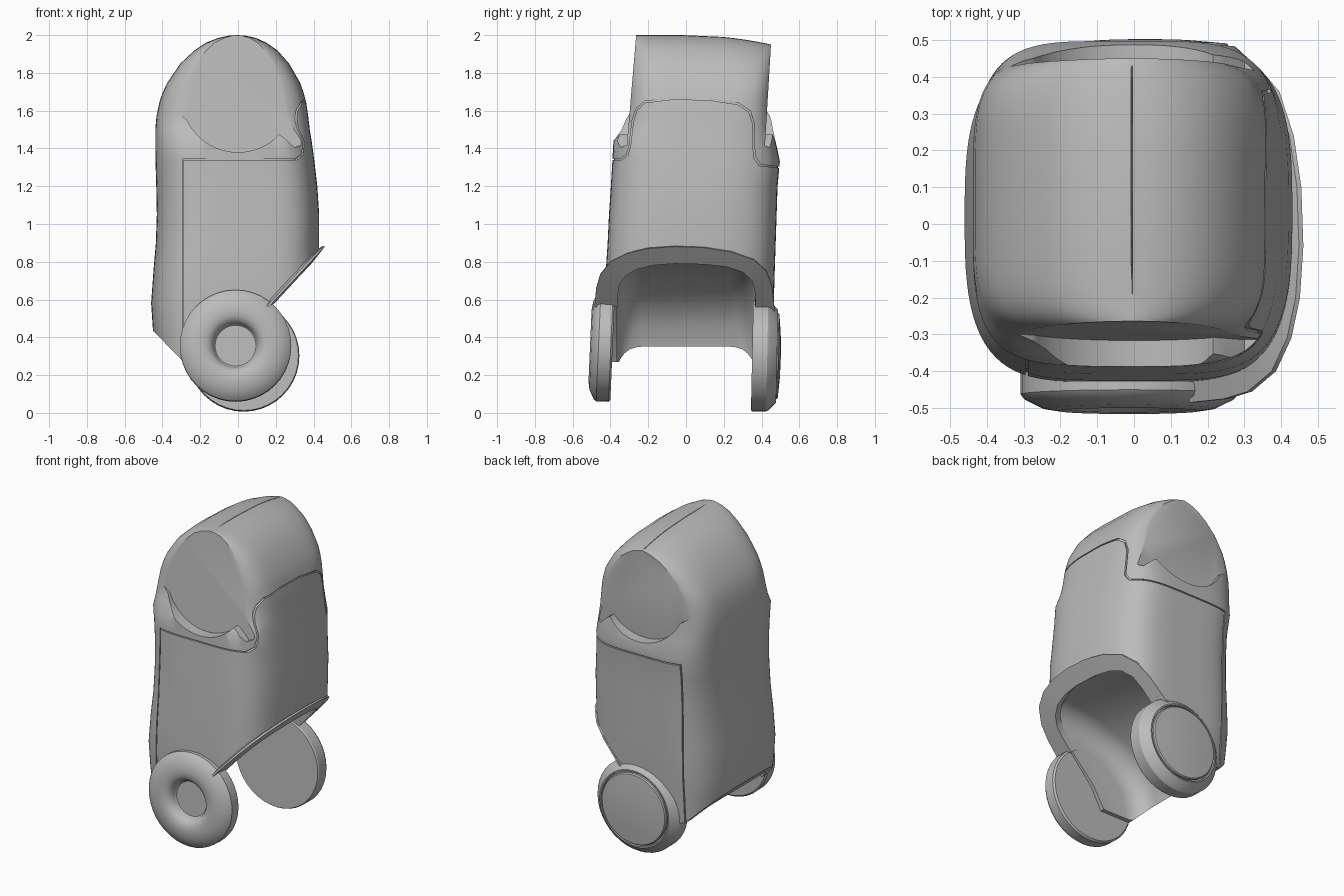
import bpy, bmesh, math

if "Cube" in bpy.data.objects:
    bpy.data.objects.remove(bpy.data.objects["Cube"])

grey = bpy.data.materials.new("plain grey")
grey.diffuse_color = (0.5, 0.5, 0.5, 1)
grey.use_nodes = True
grey.node_tree.nodes["Principled BSDF"].inputs["Base Color"].default_value = grey.diffuse_color


def finish(bm, name):
    bmesh.ops.recalc_face_normals(bm, faces=bm.faces)
    me = bpy.data.meshes.new(name)
    bm.to_mesh(me)
    bm.free()
    ob = bpy.data.objects.new(name, me)
    bpy.context.collection.objects.link(ob)
    me.materials.append(grey)
    return ob


def activate(ob):
    bpy.ops.object.select_all(action='DESELECT')
    ob.select_set(True)
    bpy.context.view_layer.objects.active = ob


def boolean(ob, cutter, op='DIFFERENCE'):
    activate(ob)
    m = ob.modifiers.new("cut", 'BOOLEAN')
    m.operation, m.solver, m.object = op, 'EXACT', cutter
    bpy.ops.object.modifier_apply(modifier=m.name)


def smooth(ob, angle=32):
    activate(ob)
    bpy.ops.object.shade_smooth_by_angle(angle=math.radians(angle))


def strip(name, rings):
    """Skin a list of equally long closed rings and cap the ends."""
    bm = bmesh.new()
    vs = [[bm.verts.new(p) for p in r] for r in rings]
    n = len(vs[0])
    for a, b in zip(vs, vs[1:]):
        for i in range(n):
            bm.faces.new((a[i], a[(i + 1) % n], b[(i + 1) % n], b[i]))
    bm.faces.new(vs[0])
    bm.faces.new(vs[-1])
    return finish(bm, name)


# Body sections: height, left x, right x, front y, back y
LEVELS = [
    (0.27, -.43, .43, -.42, .45), (0.43, -.45, .43, -.425, .455),
    (0.58, -.46, .43, -.43, .465), (0.75, -.448, .43, -.425, .47),
    (0.90, -.435, .43, -.415, .475), (1.05, -.43, .43, -.408, .48),
    (1.20, -.433, .42, -.398, .485), (1.33, -.437, .405, -.39, .497),
    (1.44, -.438, .39, -.385, .475), (1.50, -.438, .38, -.345, .465),
    (1.57, -.432, .372, -.322, .458), (1.65, -.415, .36, -.312, .455),
    (1.70, -.397, .346, -.307, .456), (1.75, -.373, .328, -.303, .458),
    (1.85, -.305, .27, -.294, .462), (1.92, -.23, .208, -.287, .463),
    (1.96, -.17, .15, -.283, .461), (1.985, -.105, .095, -.278, .458),
    (1.997, -.05, .04, -.268, .452), (2.0, -.008, -.004, -.262, .45)]


def body_solid(name, grow=0.0, n=88):
    rings = []
    for z, xl, xr, y0, y1 in LEVELS:
        ex, ey = 2 / 4.5, 2 / (3 + 2.5 * min(1, max(0, (z - 1.25) / .5)))
        ring = []
        for i in range(n):
            t = 2 * math.pi * (i + .5) / n
            c, s = math.cos(t), math.sin(t)
            c, s = math.copysign(abs(c) ** ex, c), math.copysign(abs(s) ** ey, s)
            x = (xl + xr) / 2 + c * ((xr - xl) / 2 + max(grow, (xl - xr) * .3))
            y = (y0 + y1) / 2 + s * ((y1 - y0) / 2 + grow)
            drop = 0.05 * (max(y, 0) / .45) ** 2 * min(1, max(0, (z - 1.6) / .35))
            ring.append((x, y, z - drop))
        rings.append(ring)
    return strip(name, rings)


def prism_y(name, prof, ya, yb):
    """Extrude an (x, z) profile between two y functions of height."""
    return strip(name, [[(x, f(z), z) for x, z in prof] for f in (ya, yb)])


# Cutters for the underside, hollow and round end faces
slope = lambda z: 0.46 - (0.88 - z) * 0.93
far = lambda v: (lambda z: v)
under = prism_y("under_cutter", [(.9, 1.348), (.0, .40), (-.12, .2), (.9, .2)], far(-1), far(1))
corner = prism_y("corner_cutter", [(-.6, .59), (-.27, .25), (-.6, .2)], far(-1), far(1))
hollow = prism_y("hollow_cutter",
                 [(.9, .8), (.3, .8), (.08, .765), (-.12, .69), (-.26, .58), (-.34, .46), (-.37, .34),
                  (-.37, 0), (.9, 0)], far(-.365), far(.365))
activate(hollow)
bev = hollow.modifiers.new("round", 'BEVEL')
bev.width, bev.segments, bev.limit_method, bev.angle_limit = .13, 6, 'ANGLE', math.radians(60)
bpy.ops.object.modifier_apply(modifier=bev.name)

arc = [(.30 * math.cos(math.radians(a)), 1.68 + .30 * math.sin(math.radians(a))) for a in range(205, 311, 5)]
face_prof = [(-.7, 2.2), (-.7, 1.62), (-.34, 1.60)] + arc + [(.215, 1.475), (.24, 1.46), (.30, 1.405),
                                                             (.34, 1.42), (.7, 1.44), (.7, 2.2)]
front_cut = prism_y("front_face_cutter", face_prof, far(-1), lambda z: -.268 - (1.95 - z) * .085)
back_cut = prism_y("back_face_cutter", face_prof, far(1), lambda z: .45 - (1.95 - z) * .06)

# Seam of the wrap-around cover, a thin groove following its border
edge = [(-.7, 1.34), (-.35, 1.345), (-.315, 1.37), (-.30, 1.42), (-.285, 1.55), (-.265, 1.61), (-.22, 1.65),
        (-.08, 1.667), (.12, 1.665), (.28, 1.64), (.34, 1.60), (.36, 1.54), (.365, 1.36), (.395, 1.315),
        (.7, 1.28), (.7, .2), (-.7, .2)]
groove = strip("groove_cutter", [[(x, y, z) for y, z in edge] for x in (-.295, 1)])
inner = strip("groove_inner", [[(x, y * .978, .2 + (z - .2) * .9945) for y, z in edge] for x in (-.288, 1.1)])
core = body_solid("groove_core", -0.008)
boolean(groove, inner)
boolean(groove, core)

# Main body shell
body = body_solid("body_shell")
for c in (groove, under, corner, hollow, front_cut, back_cut):
    boolean(body, c)
smooth(body)

# Flared lip around the opening
lip_out = [(-.485, .56), (-.475, .66), (-.455, .73), (-.40, .80), (-.31, .845), (-.2, .87), (-.06, .88), (.1, .874),
           (.24, .852), (.36, .81), (.425, .75), (.455, .67), (.47, .54)]
lip_in = [(-.36, .56), (-.36, .63), (-.352, .68), (-.32, .725), (-.26, .76), (-.17, .782), (-.06, .79), (.1, .786),
          (.22, .772), (.30, .745), (.35, .70), (.365, .64), (.37, .54)]
rings = []
for (yo, zo), (yi, zi) in zip(lip_out, lip_in):
    rings.append([(slope(zo), yo, zo), (slope(zi) + .012, yi, zi),
                  (slope(zi) - .025, yi, zi + .025), (slope(zo) - .012, yo, zo + .004)])
smooth(strip("opening_lip", rings))


def lathe(name, prof, centre, sign, tilt, n=40):
    """Turn (radius, depth) points around the y axis."""
    ob = strip(name, [[(r * math.cos(2 * math.pi * i / n), sign * d, r * math.sin(2 * math.pi * i / n))
                       for i in range(n)] for r, d in prof])
    ob.location = centre
    ob.rotation_euler.x = math.radians(tilt)
    smooth(ob, 28)
    return ob


# Front disc with a dished centre
lathe("front_disc", [(.285, 0), (.295, .01), (.295, .075), (.285, .088), (.235, .113), (.19, .12), (.155, .117),
                     (.132, .105), (.118, .085), (.113, .065), (.108, .06)], (-.013, -.388, .353), -1, -2.5)
# Back disc with a separate round cap
lathe("back_disc", [(.29, 0), (.295, .008), (.295, .08), (.285, .095), (.245, .132), (.237, .132),
                    (.235, .12)], (.03, .350, .303), 1, -1.2)
lathe("back_disc_cap", [(.228, .10), (.228, .133), (.222, .14), (.12, .149), (.03, .152)],
      (.03, .350, .303), 1, -1.2)

# Remove the helpers
for ob in (under, corner, hollow, front_cut, back_cut, groove, inner, core):
    bpy.data.objects.remove(ob)
